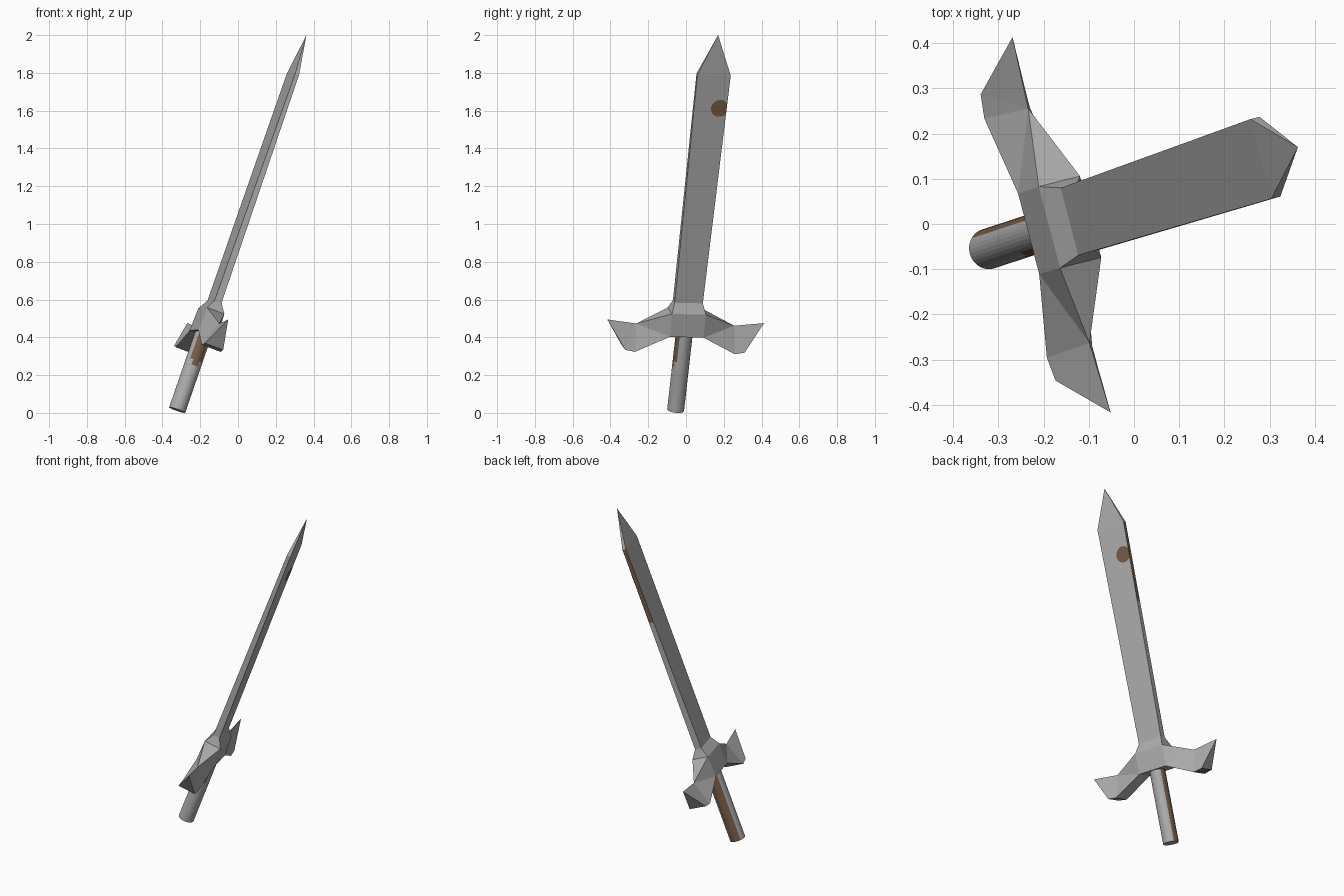
import bpy, bmesh, math
from mathutils import Matrix, Vector

if "Cube" in bpy.data.objects:
    bpy.data.objects.remove(bpy.data.objects["Cube"])

# Leaning frame: local x = across the guard, y = blade thickness, z = along the sword
O = Vector((-0.322, -0.055, 0.015))
A = Vector((0.324, 0.1065, 0.940)).normalized()
W = Vector((-0.253, 0.967, -0.023))
W = (W - A * W.dot(A)).normalized()
T = W.cross(A)
FRAME = Matrix.Translation(O) @ Matrix((W, T, A)).transposed().to_4x4()


def material(name, rgb):
    m = bpy.data.materials.new(name)
    m.diffuse_color = (*rgb, 1)
    m.use_nodes = True
    m.node_tree.nodes["Principled BSDF"].inputs["Base Color"].default_value = m.diffuse_color
    return m


STEEL = material("steel grey", (0.42, 0.42, 0.42))
RUST = material("rust brown", (0.19, 0.107, 0.06))


def finish(name, bm, is_rust=None, recalc=True):
    """Paint faces by a rule in local coordinates, then place in the leaning frame."""
    bm.normal_update()
    if recalc:
        bmesh.ops.recalc_face_normals(bm, faces=bm.faces[:])
    for f in bm.faces:
        if is_rust and is_rust(f.calc_center_median(), f.normal):
            f.material_index = 1
    me = bpy.data.meshes.new(name)
    bm.transform(FRAME)
    if FRAME.determinant() < 0:
        bmesh.ops.reverse_faces(bm, faces=bm.faces[:])
    bm.to_mesh(me)
    bm.free()
    me.materials.append(STEEL)
    me.materials.append(RUST)
    ob = bpy.data.objects.new(name, me)
    bpy.context.collection.objects.link(ob)
    return ob


def loft(bm, rings, caps=(True, True)):
    """Skin a list of closed rings of equal length."""
    vs = [[bm.verts.new(p) for p in r] for r in rings]
    n = len(vs[0])
    for a, b in zip(vs, vs[1:]):
        for i in range(n):
            j = (i + 1) % n
            bm.faces.new((a[i], a[j], b[j], b[i]))
    if caps[0]:
        bm.faces.new(vs[0][::-1])
    if caps[1]:
        bm.faces.new(vs[-1])
    return vs


def rect(w, t, s):
    return [(-w, -t, s), (w, -t, s), (w, t, s), (-w, t, s)]


# Blade: tapering box with a pyramid point
S0, S1 = 0.61, 1.89
W0, W1, T0, T1 = 0.077, 0.091, 0.020, 0.011


def blade_half(s):
    k = (s - S0) / (S1 - S0)
    return W0 + (W1 - W0) * k, T0 + (T1 - T0) * k


bm = bmesh.new()
rings = loft(bm, [rect(*blade_half(s), s) for s in (S0, 1.42, S1)], (True, False))
tip = bm.verts.new((0, 0, 2.112))
for i in range(4):
    bm.faces.new((rings[-1][i], rings[-1][(i + 1) % 4], tip))
finish("blade", bm, lambda c, n: n.x > 0.8 and 1.42 < c.z < S1)

# Rust spot on one broad side, clipped at the blade edge
bm = bmesh.new()
spot = []
for i in range(32):
    a = 2 * math.pi * i / 32
    s = 1.705 + 0.047 * math.sin(a)
    w, t = blade_half(s)
    spot.append(bm.verts.new((min(0.05 + 0.047 * math.cos(a), w), t + 0.001, s)))
f = bm.faces.new(spot)
bm.normal_update()
if f.normal.y < 0:
    f.normal_flip()
finish("rust_spot", bm, lambda c, n: True, recalc=False)

# Guard: centre block with sloped collar, and a winged arm on each side
bm = bmesh.new()
low, high, top = loft(bm, [rect(0.092, 0.055, 0.43), rect(0.093, 0.05, 0.557),
                           rect(W0, T0, S0)])
for f in [f for f in bm.faces if abs(f.normal.x) > 0.8 or
          (abs(f.calc_center_median().x) > 0.09 and f.calc_center_median().z < 0.55)]:
    bm.faces.remove(f)
for sx, i, j in ((1, 1, 2), (-1, 0, 3)):      # i: -thickness corner, j: +thickness corner
    ridge = bm.verts.new((sx * 0.268, 0, 0.481))
    point = bm.verts.new((sx * 0.429, 0, 0.50))
    side = []
    for k, t in ((i, -0.055), (j, 0.055)):
        inner = bm.verts.new((sx * 0.273, t, 0.341))
        outer = bm.verts.new((sx * 0.327, t * 0.95, 0.350))
        bm.faces.new((high[k], low[k], ridge))
        bm.faces.new((low[k], inner, ridge))
        bm.faces.new((inner, outer, ridge))
        bm.faces.new((outer, point, ridge))
        side.append((inner, outer))
    (a, b), (c, d) = side
    bm.faces.new((high[i], high[j], ridge))
    bm.faces.new((low[i], low[j], c, a))
    bm.faces.new((a, c, d, b))
    bm.faces.new((b, d, point))
finish("guard", bm, lambda c, n: 0.29 < c.x < 0.31 and c.z < 0.36 and n.z < -0.8)


# Handle: round grip with a long rust streak and a short rust patch near the guard
def handle_rust(c, n):
    if abs(n.z) > 0.5:
        return False
    ang = math.degrees(math.atan2(n.y, n.x))
    off = (ang % 360) - 180                   # angle from the patch side
    patch = 48 if c.z > 0.28 else 25
    return -45 < ang < 36 or (c.z > 0.25 and abs(off) < patch)


bm = bmesh.new()
loft(bm, [[(0.045 * math.cos(2 * math.pi * i / 32), 0.045 * math.sin(2 * math.pi * i / 32), s)
           for i in range(32)] for s in (0, 0.25, 0.28, 0.435)])
finish("handle", bm, handle_rust)
